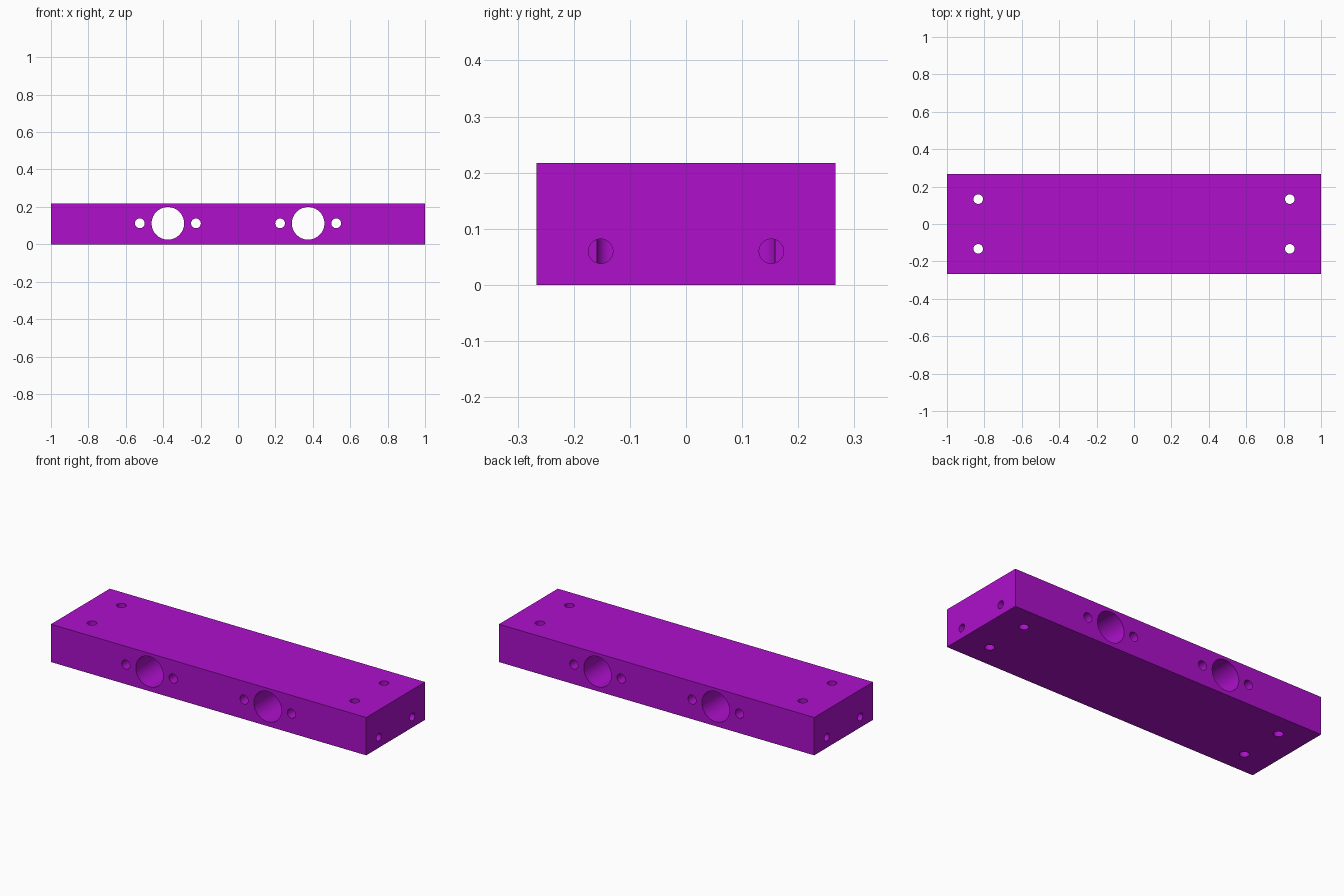
import bpy
from math import pi

if "Cube" in bpy.data.objects:
    bpy.data.objects.remove(bpy.data.objects["Cube"])

L, W, H = 2.0, 0.533, 0.217

# Solid bar
bpy.ops.mesh.primitive_cube_add(size=1, location=(0, 0, H / 2))
block = bpy.context.object
block.name = "drilled_mounting_block"
block.scale = (L, W, H)
bpy.ops.object.transform_apply(location=True, scale=True)
mat = bpy.data.materials.new("purple")
mat.diffuse_color = (0.42, 0.005, 0.6, 1)
mat.use_nodes = True
mat.node_tree.nodes["Principled BSDF"].inputs["Base Color"].default_value = mat.diffuse_color
block.data.materials.append(mat)


def drill(name, center, radius, length, rot=(0, 0, 0)):
    """Cut one round hole into the block."""
    bpy.ops.mesh.primitive_cylinder_add(vertices=64, radius=radius, depth=length,
                                        location=center, rotation=rot)
    cutter = bpy.context.object
    cutter.name = name
    cutter.hide_render = True
    mod = block.modifiers.new(name, 'BOOLEAN')
    mod.operation = 'DIFFERENCE'
    mod.solver = 'EXACT'
    mod.object = cutter
    bpy.context.view_layer.objects.active = block
    bpy.ops.object.modifier_apply(modifier=name)
    bpy.data.objects.remove(cutter)


for sx in (-1, 1):
    # Shaft bores, each flanked by two screw holes, front to back
    drill("shaft_bore", (sx * 0.375, 0, 0.112), 0.087, 1, (pi / 2, 0, 0))
    for x in (0.225, 0.525):
        drill("flange_hole", (sx * x, 0, 0.112), 0.026, 1, (pi / 2, 0, 0))
    for sy in (-1, 1):
        # Vertical through holes near the corners
        drill("vertical_hole", (sx * 0.833, sy * 0.133, H / 2), 0.0255, 1)
        # Blind holes in the ends, reaching the vertical holes
        drill("end_hole", (sx * 0.983, sy * 0.152, 0.06), 0.0217, 0.3, (0, pi / 2, 0))

# Smooth bores, crisp edges
bpy.ops.object.select_all(action='DESELECT')
block.select_set(True)
bpy.context.view_layer.objects.active = block
bpy.ops.object.shade_smooth_by_angle(angle=pi / 6)
